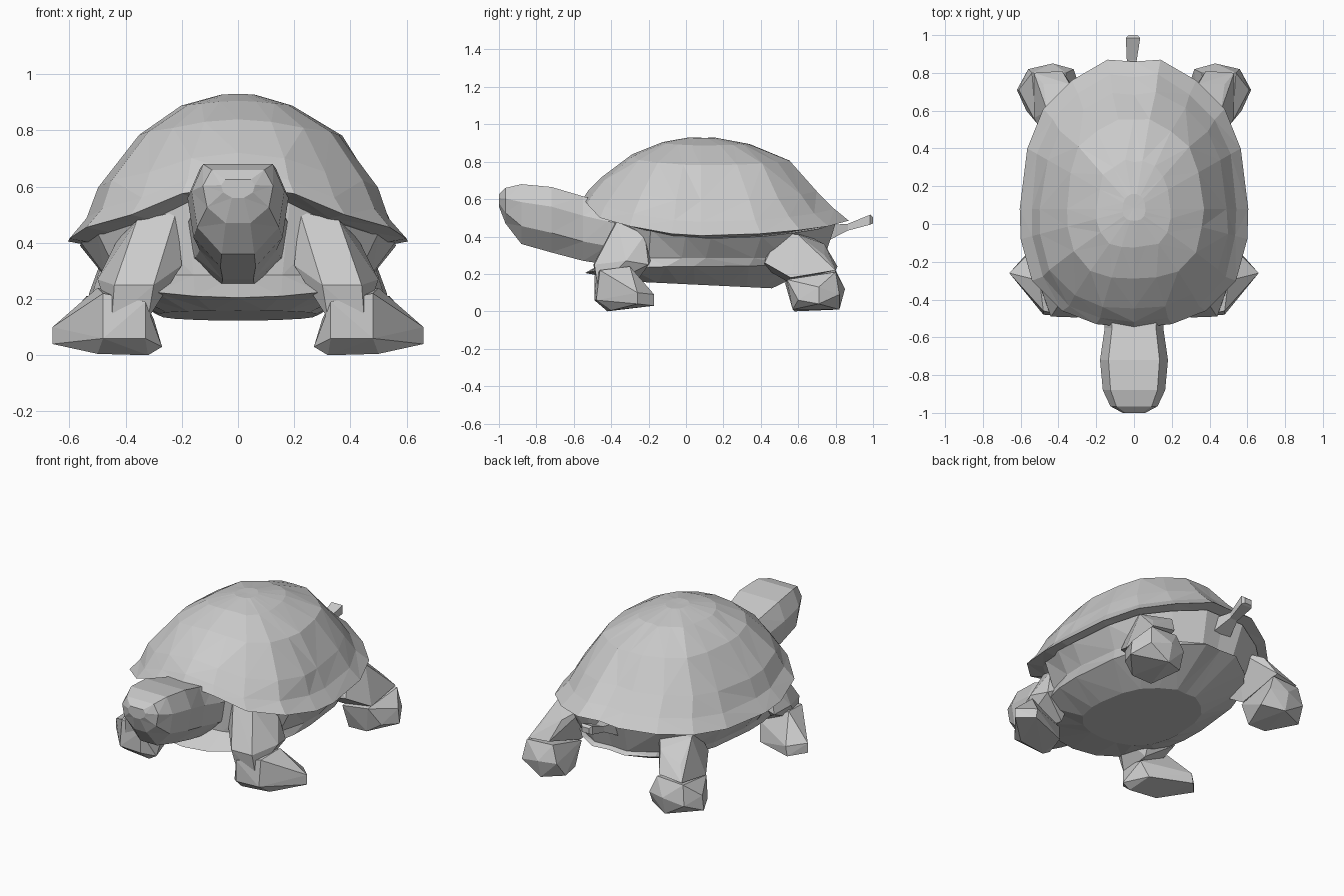
import bpy, bmesh, random
from mathutils import Vector

if "Cube" in bpy.data.objects:
    bpy.data.objects.remove(bpy.data.objects["Cube"])

random.seed(4)


def finish(name, bm):
    bmesh.ops.triangulate(bm, faces=[f for f in bm.faces if len(f.verts) > 3])
    bmesh.ops.recalc_face_normals(bm, faces=bm.faces)
    me = bpy.data.meshes.new(name)
    bm.to_mesh(me)
    bm.free()
    ob = bpy.data.objects.new(name, me)
    bpy.context.collection.objects.link(ob)
    return ob


def loft(name, rings):
    """Skin closed rings of equal length, capping both ends."""
    bm = bmesh.new()
    vs = [[bm.verts.new(p) for p in r] for r in rings]
    n = len(vs[0])
    for a, b in zip(vs, vs[1:]):
        for i in range(n):
            j = (i + 1) % n
            bm.faces.new((a[i], a[j], b[j], b[i]))
    for r in (vs[0], vs[-1]):
        c = bm.verts.new(sum((v.co for v in r), Vector()) / n)
        for i in range(n):
            bm.faces.new((r[i], r[(i + 1) % n], c))
    return finish(name, bm)


def hull(name, pts, side):
    """Faceted lump around a few points, mirrored by side."""
    bm = bmesh.new()
    for x, y, z in pts:
        bm.verts.new((x * side, y, z))
    res = bmesh.ops.convex_hull(bm, input=bm.verts)
    junk = {g for g in res['geom_interior'] + res['geom_unused']
            if isinstance(g, bmesh.types.BMVert)}
    bmesh.ops.delete(bm, geom=list(junk), context='VERTS')
    return finish(name, bm)


# Shell rim outline, front to back on one side (x, y, z)
half = [(0, -.55, .605), (.2, -.53, .575), (.38, -.46, .50), (.54, -.3, .455),
        (.6, -.08, .415), (.605, .08, .405), (.565, .4, .415), (.48, .61, .435),
        (.33, .76, .455), (.14, .87, .485), (0, .86, .49)]
rim = half + [(-x, y, z) for x, y, z in half[-2:0:-1]]
CY, TOP = .08, .935


def dome_ring(s, f, jit=0.0, front=0.0, back=0.0):
    out = []
    for x, y, z in rim:
        k = s * (1 + random.uniform(-jit, jit))
        ky = k + (front if y < -.2 else back if y > .5 else 0)
        out.append((x * k, CY + (y - CY) * ky, z + (TOP - z) * f))
    return out


# Domed upper shell with a turned-under lip
loft("shell", [dome_ring(.86, -.03), dome_ring(1, 0),
               dome_ring(.90, .14, .012, .05), dome_ring(.82, .35, .015, .02, -.04),
               dome_ring(.60, .71, .025, 0, .01), dome_ring(.33, .91, .04),
               dome_ring(.10, .985)])


def body_ring(sx, y0, y1, zf):
    return [(x * sx, y0 + (y + .55) / 1.42 * (y1 - y0), zf(y, z)) for x, y, z in rim]


# Pinched body above a shallow belly plate with a lip
loft("belly", [body_ring(.93, -.40, .80, lambda y, z: z - .015),
               body_ring(.79, -.40, .74, lambda y, z: .285),
               body_ring(.77, -.54, .77, lambda y, z: .24 - max(0, z - .41) * (.18 if y < 0 else -.4)),
               body_ring(.47, -.28, .46, lambda y, z: .145 - .025 * y)])

# Head and neck: sections of (y, bottom, top, half width)
prof = [(-.35, 0), (.35, 0), (.88, .3), (1, .7), (.75, 1), (-.75, 1), (-1, .7), (-.88, .3)]
secs = [(-1.0, .56, .625, .06), (-.965, .47, .66, .125), (-.88, .36, .68, .165),
        (-.72, .315, .665, .18), (-.55, .27, .615, .155), (-.42, .25, .58, .17),
        (-.25, .24, .55, .2)]
loft("head", [[(u * w, y, b + v * (t - b)) for u, v in prof] for y, b, t, w in secs])

# Tail, flaring to a blunt tip: (y, x centre, z centre, radius)
tail = [(.76, -.01, .42, .06), (.865, -.012, .45, .026), (.985, -.005, .49, .038), (1.0, -.005, .487, .024)]
loft("tail", [[(cx + r * a, y, cz + r * b) for a, b in ((-1, -.7), (1, -.7), (1, .7), (-1, .7))]
              for y, cx, cz, r in tail])

# Legs and feet
front_leg = [(.22, -.36, .51), (.36, -.37, .48), (.43, -.22, .41), (.2, -.38, .32),
             (.28, -.15, .35), (.3, -.495, .25), (.44, -.49, .25), (.5, -.32, .27),
             (.47, -.2, .25), (.31, -.27, .15), (.32, -.47, .13), (.45, -.47, .12)]
front_foot = [(.27, -.42, .03), (.32, -.42, 0), (.5, -.4, .005), (.48, -.48, .06),
              (.33, -.49, .06), (.33, -.49, .19), (.48, -.46, .22), (.5, -.3, .24),
              (.66, -.26, .10), (.66, -.26, .04), (.58, -.17, .03), (.57, -.17, .09),
              (.33, -.26, .02), (.30, -.30, .13)]
rear_leg = [(.3, .45, .4), (.42, .5, .42), (.46, .6, .41), (.25, .62, .42),
            (.45, .42, .26), (.3, .42, .23), (.34, .74, .36), (.48, .74, .30),
            (.53, .56, .18), (.35, .54, .16), (.38, .81, .24), (.53, .8, .22)]
rear_foot = [(.35, .53, .15), (.52, .54, .17), (.36, .58, 0), (.49, .57, .01),
             (.57, .60, .06), (.62, .71, .04), (.61, .71, .13), (.56, .82, .09),
             (.43, .85, .12), (.32, .82, .12), (.43, .82, .01), (.30, .76, .03),
             (.36, .8, .22), (.54, .8, .21)]
for side, word in ((1, "left"), (-1, "right")):
    hull("front_leg_" + word, front_leg, side)
    hull("front_foot_" + word, front_foot, side)
    hull("rear_leg_" + word, rear_leg, side)
    hull("rear_foot_" + word, rear_foot, side)
